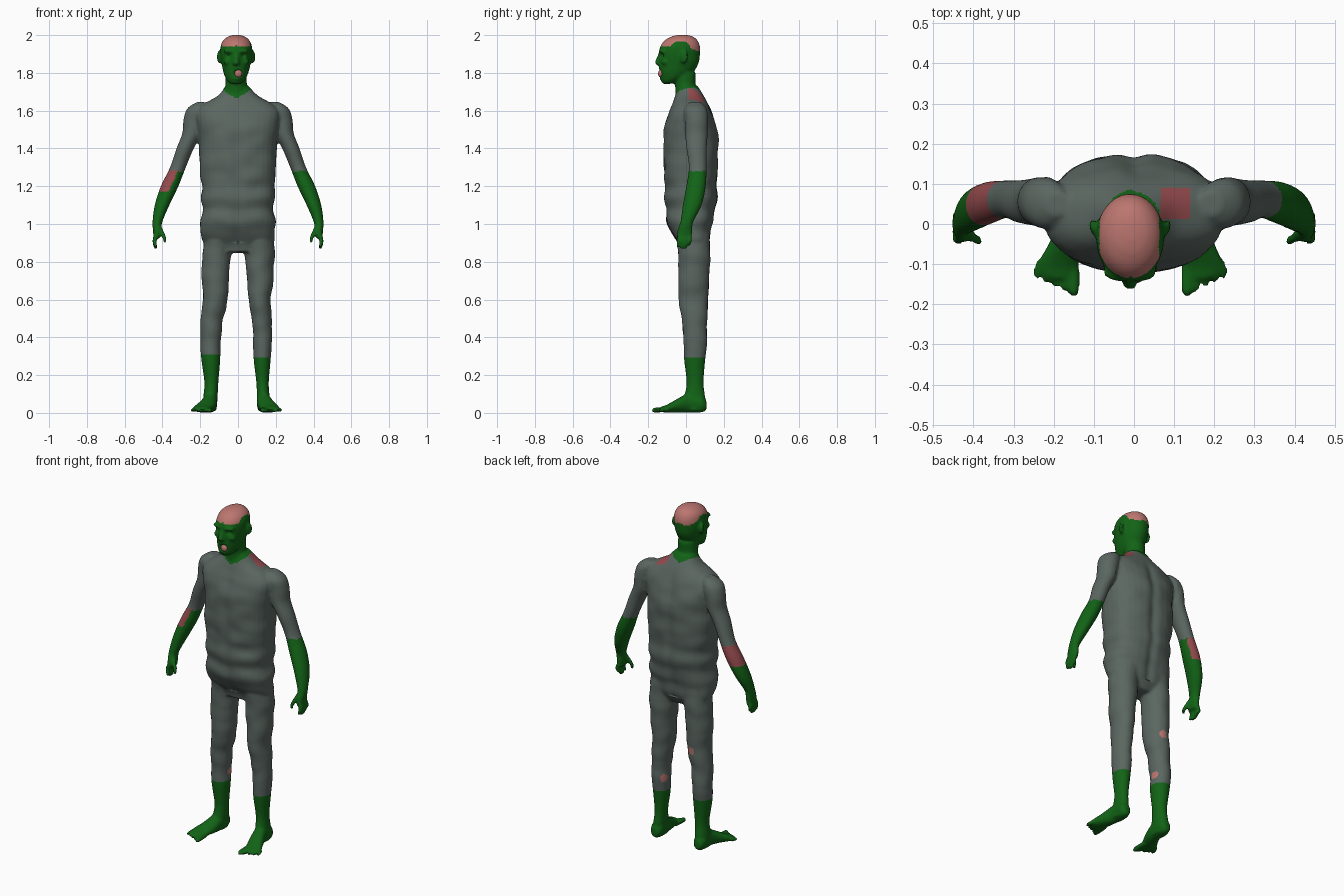
import bpy, bmesh, math
from mathutils import Vector, Matrix, noise


def material(name, rgb):
    m = bpy.data.materials.new(name)
    m.diffuse_color = (*rgb, 1)
    return m


CLOTH = material("grey cloth", (0.105, 0.135, 0.12))
SKIN = material("green skin", (0.006, 0.125, 0.008))
FLESH = material("pink flesh", (0.50, 0.18, 0.16))
WOUND = material("red wound", (0.30, 0.07, 0.075))

bm = bmesh.new()


def loft(sections, axis="z", flip=1, n=20, steps=4, power=1.0):
    """Smooth closed tube through (cx, cy, z, rx, ry) rings, or (cx, y, cz, rx, rz) along y."""
    rows = []
    for i in range(len(sections) - 1):
        p = [Vector(sections[min(max(k, 0), len(sections) - 1)]) for k in range(i - 1, i + 3)]
        for s in range(steps):
            t = s / steps
            rows.append(0.5 * (2 * p[1] + (p[2] - p[0]) * t + (2 * p[0] - 5 * p[1] + 4 * p[2] - p[3]) * t * t
                               + (3 * p[1] - p[0] - 3 * p[2] + p[3]) * t ** 3))
    rows.append(Vector(sections[-1]))
    rings = []
    for x, y, z, ra, rb in rows:
        ring = []
        for k in range(n):
            a = 2 * math.pi * k / n
            c, s = math.cos(a), math.sin(a)
            c = math.copysign(abs(c) ** power, c) * max(ra, 0.002)
            s = math.copysign(abs(s) ** power, s) * max(rb, 0.002)
            co = (x + c, y + s, z) if axis == "z" else (x + c, y, z + s)
            ring.append(bm.verts.new((co[0] * flip, co[1], co[2])))
        rings.append(ring)
    faces = [bm.faces.new((a[k], a[(k + 1) % n], b[(k + 1) % n], b[k]))
             for a, b in zip(rings, rings[1:]) for k in range(n)]
    faces += [bm.faces.new(rings[0]), bm.faces.new(rings[-1])]
    bmesh.ops.recalc_face_normals(bm, faces=faces)


def ball(center, size, tilt=0):
    m = Matrix.Translation(center) @ Matrix.Rotation(tilt, 4, "Z") @ Matrix.Diagonal((*size, 1))
    bmesh.ops.create_uvsphere(bm, u_segments=16, v_segments=10, radius=1, matrix=m)


# torso with folds at the waist
loft([(0, .03, .85, .12, .06), (0, .04, .9, .188, .085), (0, .022, .97, .197, .112), (0, .02, 1.02, .203, .126),
      (0, .025, 1.08, .186, .13), (0, .024, 1.14, .196, .142), (0, .026, 1.2, .192, .138),
      (0, .026, 1.27, .202, .144), (0, .026, 1.4, .205, .145), (0, .024, 1.5, .212, .142),
      (0, .022, 1.58, .225, .12), (0, .022, 1.63, .19, .098), (0, .018, 1.68, .105, .075),
      (-.005, .01, 1.73, .062, .052)], n=32, power=.82)

# arms, hands and fingers
for side in (-1, 1):
    loft([(.19, .05, 1.645, .03, .03), (.215, .05, 1.61, .055, .06), (.233, .055, 1.55, .056, .062),
          (.243, .055, 1.48, .052, .06), (.28, .056, 1.4, .046, .054), (.318, .062, 1.3, .042, .047),
          (.362, .053, 1.2, .047, .052), (.402, .033, 1.1, .039, .05), (.427, .004, 1.01, .026, .034),
          (.428, -.006, .965, .022, .04), (.43, -.008, .925, .018, .038)], flip=side)
    for k in range(4):
        y = .022 - .02 * k
        end = (.885, .868, .866, .876)[k]
        loft([(.43, y, .95, .011, .01), (.442, y, .915, .012, .01), (.437, y - .004, end + .01, .01, .009),
              (.432, y - .006, end, .005, .005)], flip=side, n=10)
    loft([(.418, -.02, .985, .014, .014), (.4, -.034, .95, .013, .012), (.388, -.042, .92, .011, .01),
          (.388, -.044, .9, .006, .006)], flip=side, n=10)

# legs
loft([(-.09, .035, .98, .09, .09), (-.112, .042, .85, .078, .086), (-.12, .042, .75, .072, .082),
      (-.122, .04, .6, .066, .077), (-.14, .045, .47, .057, .066), (-.146, .05, .37, .054, .062),
      (-.144, .046, .28, .05, .056), (-.141, .048, .16, .037, .045), (-.146, .046, .08, .038, .056),
      (-.148, .045, .01, .034, .056)])
loft([(.09, .035, .98, .09, .09), (.113, .042, .85, .08, .086), (.115, .042, .75, .074, .082),
      (.114, .04, .6, .061, .077), (.127, .045, .47, .054, .066), (.129, .05, .37, .05, .062),
      (.128, .046, .28, .045, .056), (.13, .048, .16, .033, .045), (.134, .046, .08, .034, .056),
      (.137, .045, .01, .032, .056)])

# feet and toes
for side, heel, toe in ((-1, .148, .19), (1, .137, .172)):
    loft([(heel, .108, .04, .02, .026), (heel, .08, .05, .036, .048), (heel, .02, .055, .038, .053),
          (heel + .015, -.04, .04, .045, .038), (toe, -.1, .023, .05, .021), (toe, -.135, .018, .04, .014)],
         axis="y", flip=side)
    for k in range(5):
        x = toe - .04 + .021 * k
        tip = -.18 + .011 * k
        r = .014 if k == 0 else .0095
        loft([(x, -.09, .018, r, r), (x + .004 * k / 2, tip + .018, .015, r, r),
              (x + .004 * k / 2, tip, .012, r * .6, r * .6)], axis="y", flip=side, n=10)

# neck and skull
loft([(-.01, .005, 1.64, .07, .06), (-.01, -.003, 1.72, .058, .054), (-.01, -.008, 1.8, .056, .06)])
loft([(-.012, -.102, 1.742, .022, .02), (-.012, -.085, 1.757, .045, .046), (-.011, -.055, 1.795, .064, .086),
      (-.01, -.038, 1.85, .077, .104), (-.01, -.035, 1.9, .084, .109), (-.009, -.031, 1.94, .083, .105),
      (-.009, -.026, 1.972, .07, .087), (-.008, -.02, 1.993, .043, .055), (-.008, -.018, 2.001, .012, .02)], n=28)

# nose, brow, lips and ears
loft([(-.01, -.135, 1.9, .01, .012), (-.01, -.145, 1.872, .013, .014), (-.01, -.147, 1.85, .02, .016),
      (-.01, -.138, 1.838, .014, .01)], n=12)
for side in (-1, 1):
    ball((-.01 + side * .036, -.128, 1.915), (.034, .015, .011), side * .3)
    ball((-.01 + side * .046, -.108, 1.858), (.022, .022, .018))
    ball((-.01 + side * .088, -.012, 1.885), (.011, .024, .036), side * -.4)
ball((-.008, -.131, 1.822), (.03, .014, .008))
ball((-.008, -.127, 1.772), (.026, .016, .008))

mesh = bpy.data.meshes.new("body")
bm.to_mesh(mesh)
bm.free()
body = bpy.data.objects.new("body", mesh)
bpy.context.collection.objects.link(body)
bpy.context.view_layer.objects.active = body
body.select_set(True)

# fuse the parts into one skin
rm = body.modifiers.new("fuse", "REMESH")
rm.mode, rm.voxel_size = "VOXEL", .008
sm = body.modifiers.new("soften", "SMOOTH")
sm.factor, sm.iterations = .5, 2
for m in ("fuse", "soften"):
    bpy.ops.object.modifier_apply(modifier=m)

# press in eye sockets, mouth, spine and chest; rumple the cloth
DENTS = [((-.046, -.13, 1.893), .014, .016), ((.026, -.13, 1.893), .014, .016), ((-.004, -.14, 1.797), .016, .022)]
mesh = body.data
normals = [n.vector.copy() for n in mesh.vertex_normals]
points = [v.co.copy() for v in mesh.vertices]
flat = []
for co, normal in zip(points, normals):
    new = co.copy()
    if co.z > 1.7:
        for c, r, depth in DENTS:
            new.y += depth * math.exp(-((co - Vector(c)).length / r) ** 2)
    if .32 < co.z < 1.66 and abs(co.x) < .22:
        fade = min(1, (co.z - .32) * 12, (1.66 - co.z) * 12)
        new += normal * fade * .007 * noise.noise(Vector((co.x * 9, co.y * 9, co.z * 13)))
        if co.z > .9:
            new.y += math.exp(-(co.x / .025) ** 2) * fade * (.006 if co.y < 0 else -.01)
    flat.extend(new)
mesh.vertices.foreach_set("co", flat)
mesh.update()

# colours by height and place
for m in (CLOTH, SKIN, FLESH, WOUND):
    mesh.materials.append(m)
SPOTS = [((-.1, .06, .36), .024, 2), ((.09, .08, .37), .024, 2), ((-.11, .125, .6), .026, 2)]
centers = [0.0] * (3 * len(mesh.polygons))
mesh.polygons.foreach_get("center", centers)
slots = []
for x, y, z in zip(centers[0::3], centers[1::3], centers[2::3]):
    i = 0
    if z < (.31 if x < 0 else .29) or (abs(x) > .24 and z < 1.28):
        i = 1
    collar = 1.665 + .55 * abs(x + .01) + max(0, y + .05) * .2
    if z > collar and abs(x) < .13:
        i = 1
    if z > 1.94 - .4 * max(0, y) and -.085 < x < .062 and z + .25 * abs(x + .01) > 1.925 + max(0, -y - .05) * .25:
        i = 2
    if x < -.3 and 1.17 < z < 1.285 and x < -.345 - (1.22 - z) * .45 + max(0, y - .05) * .7:
        i = 3
    if .065 < x < .14 and .015 < y < .09 and 1.6 < z < 1.74:
        i = 3
    for c, r, k in SPOTS:
        if math.dist((x, y, z), c) < r:
            i = k
    slots.append(i)
mesh.polygons.foreach_set("material_index", slots)
mesh.update()
bpy.ops.object.shade_smooth_by_angle(angle=math.radians(50))

# tongue
bpy.ops.mesh.primitive_uv_sphere_add(segments=16, ring_count=10, location=(.002, -.134, 1.796))
tongue = bpy.context.object
tongue.name = "tongue"
tongue.scale = (.02, .014, .02)
tongue.data.materials.append(FLESH)
bpy.ops.object.shade_smooth()
